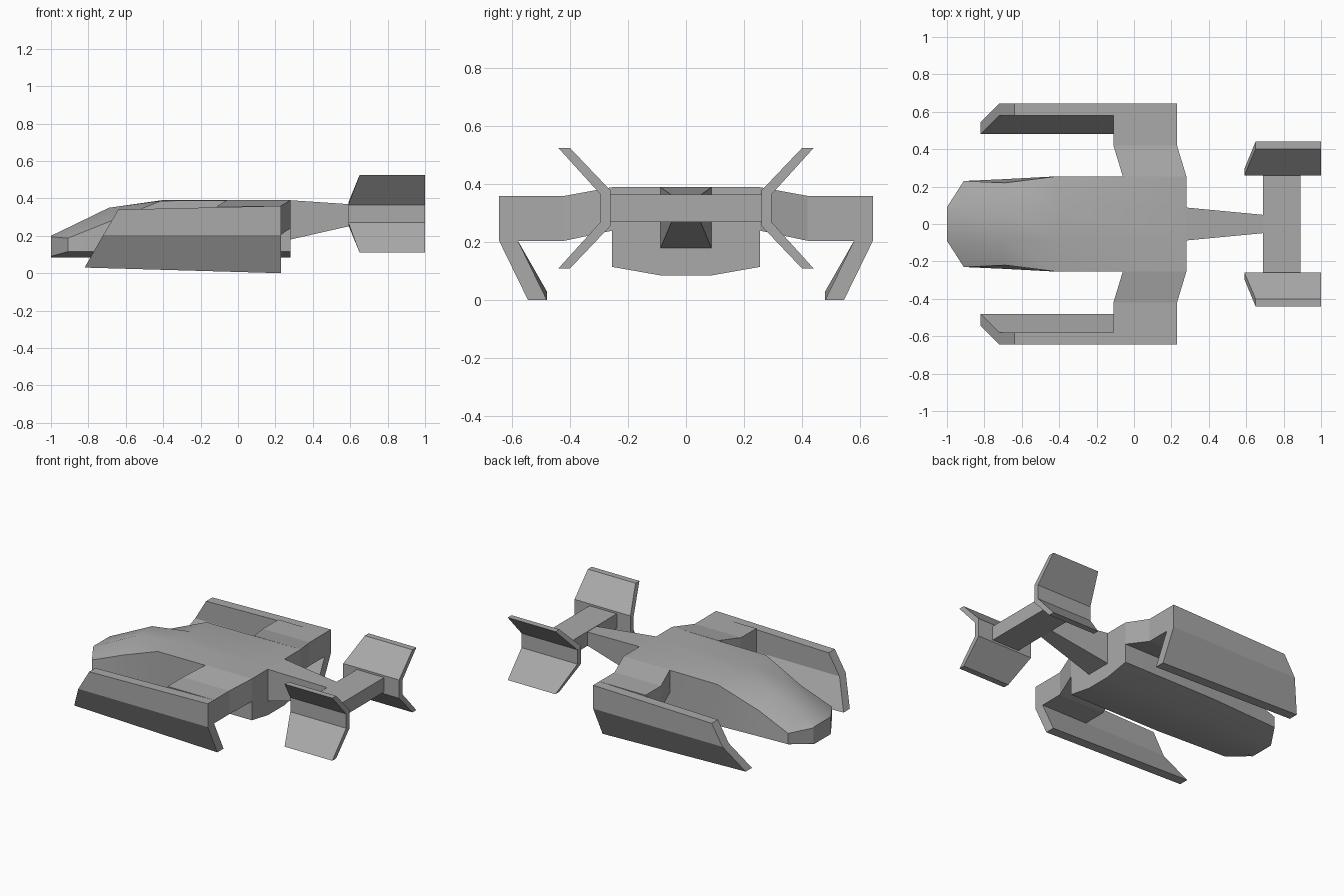
import bpy, bmesh, math

if "Cube" in bpy.data.objects:
    bpy.data.objects.remove(bpy.data.objects["Cube"], do_unlink=True)

grey = bpy.data.materials.new("hull_grey")
grey.use_nodes = True
colour = (0.4, 0.4, 0.4, 1)
grey.diffuse_color = colour
next(n for n in grey.node_tree.nodes if n.type == 'BSDF_PRINCIPLED').inputs["Base Color"].default_value = colour


def loft(name, sections, mirrored=False, smooth=False):
    """Skin closed loops of equal length and cap both ends."""
    bm = bmesh.new()
    rings = [[bm.verts.new(p) for p in loop] for loop in sections]
    for a, b in zip(rings, rings[1:]):
        for i in range(len(a)):
            j = (i + 1) % len(a)
            bm.faces.new((a[i], a[j], b[j], b[i]))
    bm.faces.new(rings[0])
    bm.faces.new(rings[-1])
    bmesh.ops.recalc_face_normals(bm, faces=bm.faces)
    mesh = bpy.data.meshes.new(name)
    bm.to_mesh(mesh)
    bm.free()
    mesh.materials.append(grey)
    ob = bpy.data.objects.new(name, mesh)
    bpy.context.collection.objects.link(ob)
    if mirrored:
        mod = ob.modifiers.new("mirror", 'MIRROR')
        mod.use_axis = (False, True, False)
        mod.use_mirror_merge = False
    if smooth:
        bpy.ops.object.select_all(action='DESELECT')
        ob.select_set(True)
        bpy.context.view_layer.objects.active = ob
        bpy.ops.object.shade_smooth_by_angle(angle=math.radians(30))
    return ob


def both_sides(x, half):
    """Loop at x from (y, z) points of one side, listed bottom to top."""
    return [(x, y, z) for y, z in half] + [(x, -y, z) for y, z in reversed(half)]


def box_loop(x0, x1, y, z0, z1):
    """Upright rectangle at constant y."""
    return [(x0, y, z0), (x1, y, z0), (x1, y, z1), (x0, y, z1)]


def plate_loop(front, back, inner, outer, z_in, z_out, lift=0):
    """Cut across a plate; lift raises its front edge."""
    return [(front, inner, z_in + lift), (back, inner, z_in),
            (back, outer, z_out), (front, outer, z_out + lift)]


# Fuselage with a blunt, tapering nose
keel = (0.085, 0.085)
loft("fuselage", [
    both_sides(-1.0, [keel, (0.09, 0.09), (0.09, 0.195), (0.085, 0.2)]),
    both_sides(-0.91, [keel, (0.23, 0.115), (0.23, 0.187), (0.085, 0.243)]),
    both_sides(-0.69, [keel, (0.24, 0.115), (0.22, 0.275), (0.085, 0.35)]),
    both_sides(-0.41, [keel, (0.255, 0.115), (0.255, 0.387), (0.085, 0.39)]),
    both_sides(0.28, [keel, (0.255, 0.115), (0.255, 0.39), (0.085, 0.39)]),
], smooth=True)

# Shoulder wings
loft("wings", [
    box_loop(-0.06, 0.28, 0.255, 0.24, 0.39),
    box_loop(-0.11, 0.23, 0.42, 0.205, 0.36),
    box_loop(-0.11, 0.23, 0.58, 0.205, 0.36),
], mirrored=True)

# Side skirts: upright above, folding inward below
loft("side_skirts", [
    plate_loop(-0.64, 0.23, 0.58, 0.645, 0.36, 0.36, -0.02),
    plate_loop(-0.72, 0.23, 0.58, 0.645, 0.205, 0.205),
    plate_loop(-0.82, 0.23, 0.48, 0.545, 0.0, 0.0, 0.03),
], mirrored=True)

# Tail boom and crossbar
loft("tail_boom", [
    both_sides(0.28, [(0.088, 0.18), (0.088, 0.39)]),
    both_sides(0.70, [(0.048, 0.275), (0.048, 0.362)]),
])
loft("tail_crossbar", [box_loop(0.69, 0.89, y, 0.27, 0.365) for y in (-0.262, 0.262)])

# Folded tail fins
loft("tail_fins", [
    plate_loop(0.65, 1.0, 0.40, 0.44, 0.11, 0.11),
    plate_loop(0.59, 1.0, 0.26, 0.295, 0.257, 0.27),
    plate_loop(0.59, 1.0, 0.26, 0.295, 0.378, 0.365),
    plate_loop(0.65, 1.0, 0.40, 0.44, 0.525, 0.525),
], mirrored=True)
